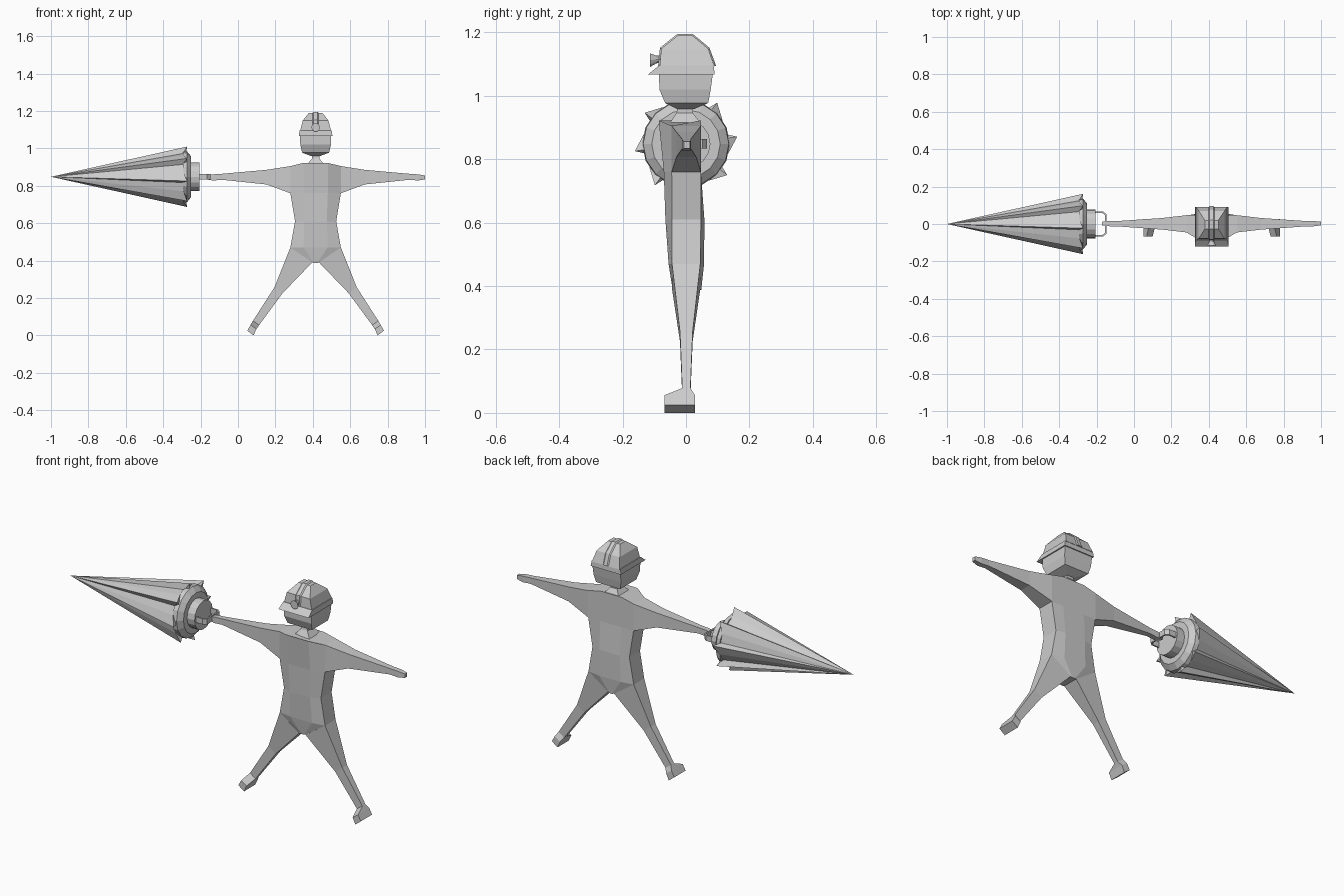
import bpy, bmesh, math
from mathutils import Vector

if "Cube" in bpy.data.objects:
    bpy.data.objects.remove(bpy.data.objects["Cube"])

CX = 0.415            # figure centre line
AX = 0.848            # drill axis height

grey = bpy.data.materials.new("grey")
grey.diffuse_color = (0.6, 0.6, 0.6, 1)
grey.use_nodes = True
grey.node_tree.nodes["Principled BSDF"].inputs["Base Color"].default_value = grey.diffuse_color


def finish(bm, name):
    bmesh.ops.remove_doubles(bm, verts=bm.verts, dist=0.0005)
    bmesh.ops.recalc_face_normals(bm, faces=bm.faces)
    me = bpy.data.meshes.new(name)
    bm.to_mesh(me)
    bm.free()
    me.materials.append(grey)
    ob = bpy.data.objects.new(name, me)
    bpy.context.collection.objects.link(ob)
    return ob


def loft(bm, rings, cap0=True, cap1=True, skip=()):
    """Skin a list of point rings; skip holds (band, side) faces left open."""
    vr = [[bm.verts.new(p) for p in r] for r in rings]
    n = len(vr[0])
    for i in range(len(vr) - 1):
        for j in range(n):
            if (i, j) not in skip:
                k = (j + 1) % n
                bm.faces.new((vr[i][j], vr[i][k], vr[i + 1][k], vr[i + 1][j]))
    if cap0:
        bm.faces.new(vr[0])
    if cap1:
        bm.faces.new(vr[-1])


def loft_object(name, rings):
    bm = bmesh.new()
    loft(bm, rings)
    return finish(bm, name)


def rect(hx, y0, y1, z):
    return [(CX - hx, y0, z), (CX + hx, y0, z), (CX + hx, y1, z), (CX - hx, y1, z)]


def circle_x(x, r, n=16, cz=AX):
    return [(x, r * math.cos(2 * math.pi * i / n), cz + r * math.sin(2 * math.pi * i / n))
            for i in range(n)]


# ---- body: torso, arms, legs and feet as one skin ----
# half width, flat half width, side z, flat z, side front/back y, flat front/back y
rows = [(.135, .065, .905, .922, -.045, .047, -.086, .047),
        (.135, .065, .76, .76, -.045, .047, -.070, .047),
        (.110, .060, .61, .61, -.044, .047, -.065, .058),
        (.135, .065, .47, .47, -.044, .045, -.055, .057),
        (.018, .008, .39, .387, -.040, .045, -.042, .048)]
torso = []
for w, p, zs, zp, sf, sb, pf, pb in rows:
    front = [(-w, sf, zs), (-p, pf, zp), (p, pf, zp), (w, sf, zs)]
    back = [(w, sb, zs), (p, pb, zp), (-p, pb, zp), (-w, sb, zs)]
    torso.append([(CX + x, y, z) for x, y, z in front + back])

bm = bmesh.new()
loft(bm, torso, skip={(0, 3), (0, 7), (3, 3), (3, 7)})


def quad(s, xo, zo, xi, zi, y0, y1):
    return [(CX + s * xo, y0, zo), (CX + s * xo, y1, zo),
            (CX + s * xi, y1, zi), (CX + s * xi, y0, zi)]


for s in (-1, 1):
    # arm: shoulder, elbow, wrist, knuckles, finger ends
    loft(bm, [quad(s, .135, .905, .135, .76, -.045, .047),
              quad(s, .263, .885, .263, .807, -.030, .032),
              quad(s, .500, .864, .500, .832, -.013, .016),
              quad(s, .548, .861, .548, .828, -.012, .016),
              quad(s, .585, .855, .585, .834, -.007, .012)], cap0=False)
    # leg: hip, knee, ankle top, heel
    loft(bm, [quad(s, .135, .47, .018, .39, -.044, .045),
              quad(s, .220, .257, .177, .225, -.019, .021),
              quad(s, .335, .078, .302, .055, -.012, .014)], cap0=False, cap1=False)
    # foot, square to the shin with the toe forward
    loft(bm, [quad(s, .335, .078, .302, .055, -.012, .014),
              quad(s, .348, .056, .316, .034, -.068, .028),
              quad(s, .365, .025, .332, .000, -.068, .028)], cap0=False)
finish(bm, "body")

# ---- neck and head ----
loft_object("neck", [rect(.045, -.050, .045, .915), rect(.020, -.030, .022, .945),
                     rect(.020, -.025, .022, .975)])
loft_object("head", [rect(.022, -.028, .026, .958), rect(.072, -.066, .070, .977),
                     rect(.082, -.084, .078, 1.02), rect(.084, -.085, .086, 1.08)])

# ---- helmet ----
loft_object("helmet_brim", [rect(.090, -.120, .090, 1.067), rect(.086, -.085, .088, 1.095)])
crown = [(.083, -.083, .090, 1.092), (.069, -.078, .070, 1.148), (.036, -.026, .020, 1.19)]
loft_object("helmet_crown", [rect(*c) for c in crown])

# ridge running front to back over the crown
path = [(-.083, 1.094), (-.078, 1.148), (-.026, 1.19), (.020, 1.19), (.070, 1.148), (.090, 1.094)]
ridge = []
for y, z in path:
    d = Vector((0, y, z - 1.09)).normalized() * .005
    ridge.append([(CX - .016, y, z), (CX + .016, y, z),
                  (CX + .010, y + d.y, z + d.z), (CX - .010, y + d.y, z + d.z)])
loft_object("helmet_ridge", ridge)

# lamp flaring forward
lamp = []
for y, z, r in ((-.078, 1.117, .011), (-.094, 1.114, .013), (-.114, 1.112, .023)):
    lamp.append([(CX + r * math.cos(a * math.pi / 5), y, z + r * math.sin(a * math.pi / 5))
                 for a in range(10)])
loft_object("helmet_lamp", lamp)

# ---- drill cone: eight saw-tooth blades meeting at the tip ----
bm = bmesh.new()
tip = bm.verts.new((-1, 0, AX))
hub = bm.verts.new((-.295, 0, AX))
rim = []
for i in range(8):
    for da, r, x in ((0, .163, -.272), (6, .128, -.295), (26, .138, -.292)):
        a = math.radians(8 + 45 * i + da)
        rim.append(bm.verts.new((x, r * math.cos(a), AX + r * math.sin(a))))
for i, v in enumerate(rim):
    w = rim[(i + 1) % len(rim)]
    bm.faces.new((tip, v, w))
    bm.faces.new((hub, w, v))
finish(bm, "drill_cone")

# ---- drill collar and motor ----
loft_object("drill_collar", [circle_x(-.295, .138), circle_x(-.272, .135), circle_x(-.250, .108)])
loft_object("drill_motor", [circle_x(-.255, .077), circle_x(-.205, .077)])

# ---- U-shaped grip held by the hand ----
outer = [(-.25, -.066), (-.165, -.066), (-.147, -.052), (-.147, .052), (-.165, .066), (-.25, .066)]
inner = [(-.25, -.058), (-.168, -.058), (-.155, -.048), (-.155, .048), (-.168, .058), (-.25, .058)]
loft_object("drill_grip", [[(o[0], o[1], AX - .015), (o[0], o[1], AX + .015),
                            (n[0], n[1], AX + .015), (n[0], n[1], AX - .015)]
                           for o, n in zip(outer, inner)])
